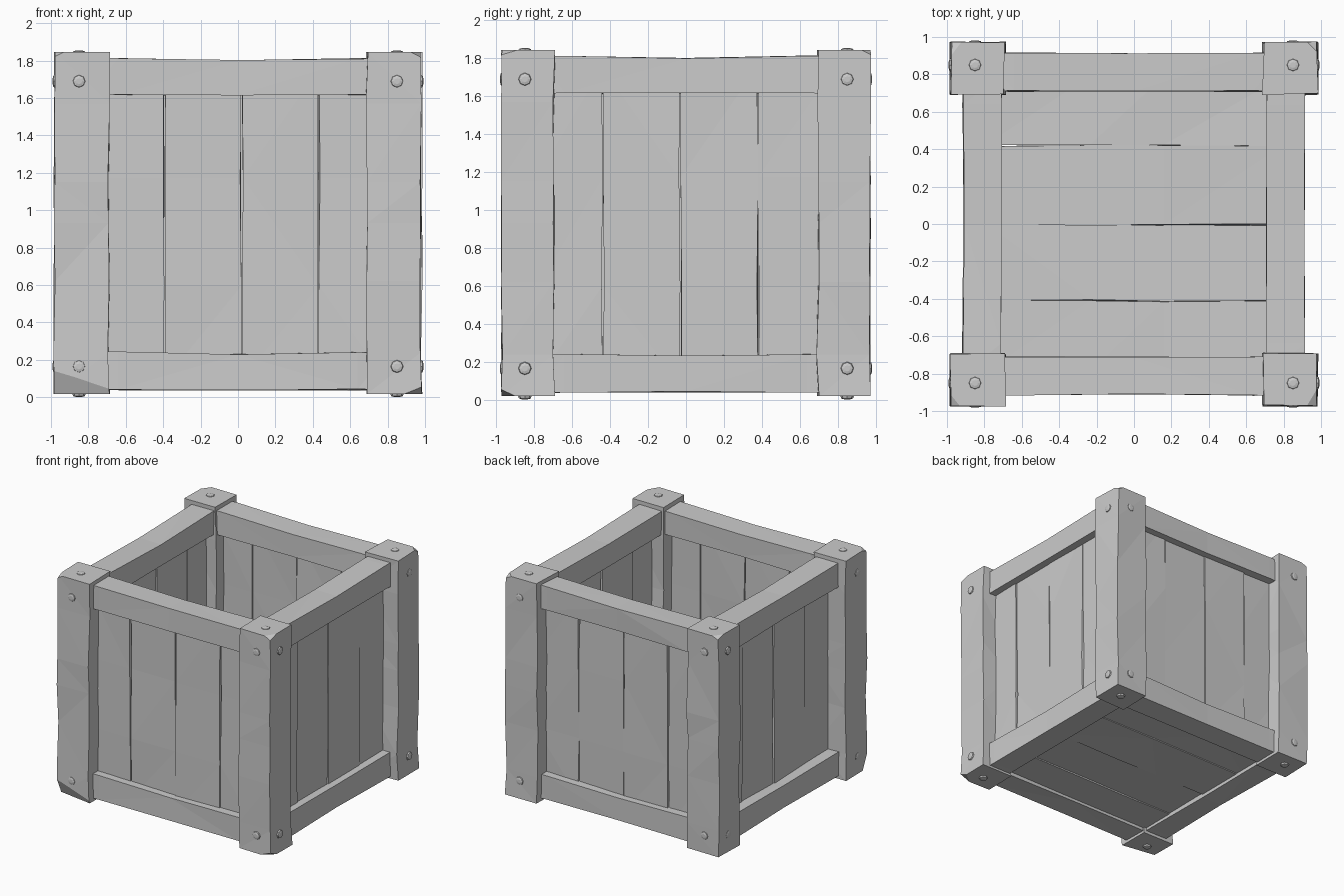
import bpy, bmesh, math, random
from mathutils import Matrix, Vector

random.seed(7)
if "Cube" in bpy.data.objects:
    bpy.data.objects.remove(bpy.data.objects["Cube"])

grey = bpy.data.materials.new("plain_grey")
grey.use_nodes = True
grey.diffuse_color = (0.6, 0.6, 0.6, 1)
grey.node_tree.nodes["Principled BSDF"].inputs["Base Color"].default_value = (0.6, 0.6, 0.6, 1)


def finish(bm, name, matrix=Matrix()):
    bmesh.ops.recalc_face_normals(bm, faces=bm.faces)
    bm.transform(matrix)
    mesh = bpy.data.meshes.new(name)
    bm.to_mesh(mesh)
    bm.free()
    mesh.materials.append(grey)
    obj = bpy.data.objects.new(name, mesh)
    bpy.context.collection.objects.link(obj)


def timber(lo, hi, axis, cuts, wobble):
    """Rough-hewn box from lo to hi, with wobbly rings of corners along an axis."""
    bm = bmesh.new()
    u, v = [i for i in range(3) if i != axis]
    rings = []
    for t in [0] + cuts + [1]:
        ring = []
        for a, b in ((0, 0), (1, 0), (1, 1), (0, 1)):
            p = Vector()
            p[axis] = lo[axis] + (hi[axis] - lo[axis]) * t
            p[u] = (hi if a else lo)[u] + random.uniform(-wobble, wobble)
            p[v] = (hi if b else lo)[v] + random.uniform(-wobble, wobble)
            ring.append(bm.verts.new(p))
        rings.append(ring)
    for r, s in zip(rings, rings[1:]):
        for i in range(4):
            j = (i + 1) % 4
            bm.faces.new((r[i], r[j], s[j], s[i]))
    bm.faces.new(rings[0])
    bm.faces.new(rings[-1])
    bmesh.ops.triangulate(bm, faces=bm.faces)
    return bm


def chip(bm, point, normal):
    """Slice a corner off."""
    geom = bm.verts[:] + bm.edges[:] + bm.faces[:]
    cut = bmesh.ops.bisect_plane(bm, geom=geom, plane_co=point, plane_no=normal, clear_outer=True)
    edges = [e for e in cut["geom_cut"] if isinstance(e, bmesh.types.BMEdge)]
    bmesh.ops.holes_fill(bm, edges=edges, sides=0)


def bolt(name, position, direction):
    """Low domed bolt head."""
    bm = bmesh.new()
    for r1, r2, z, depth in ((0.036, 0.031, 0, 0.014), (0.031, 0.016, 0.009, 0.004)):
        bmesh.ops.create_cone(bm, cap_ends=True, segments=8, radius1=r1, radius2=r2,
                              depth=depth, matrix=Matrix.Translation((0, 0, z)))
    turn = Vector(direction).to_track_quat("Z", "Y").to_matrix().to_4x4()
    finish(bm, name, Matrix.Translation(position) @ turn)


# Worn corners of the posts: point and direction of each slice
chips = {
    ("front", "right"): [((-0.97, -0.97, 0.13), (-0.14, -0.9, -0.4)),
                         ((-0.97, -0.95, 1.835), (-0.5, -0.4, 1))],
    ("front", "left"): [((0.97, -0.94, 1.832), (0.5, -0.3, 1)),
                        ((0.97, -0.93, 0.028), (0.4, -0.5, -1))],
    ("back", "right"): [((-0.97, 0.96, 1.83), (-0.4, 0.3, 1))],
    ("back", "left"): [((0.96, 0.96, 1.835), (0.5, 0.5, 1))],
}

# Corner posts with their bolts
for sx, side in ((-1, "right"), (1, "left")):
    for sy, end in ((-1, "front"), (1, "back")):
        xs = sorted((sx * 0.69, sx * 0.98))
        ys = sorted((sy * 0.695, sy * 0.97))
        bm = timber((xs[0], ys[0], 0.018), (xs[1], ys[1], 1.845), 2,
                    [0.12, 0.33, 0.5, 0.62, 0.85], 0.007)
        for point, normal in chips[end, side]:
            chip(bm, point, normal)
        finish(bm, f"{end}_{side}_post")
        c = 0.85
        for z in (0.165, 1.69):
            bolt(f"{end}_{side}_side_bolt", (sx * 0.98, sy * c, z), (sx, 0, 0))
            bolt(f"{end}_{side}_face_bolt", (sx * c, sy * 0.97, z), (0, sy, 0))
        bolt(f"{end}_{side}_top_bolt", (sx * c, sy * c, 1.843), (0, 0, 1))
        bolt(f"{end}_{side}_foot_bolt", (sx * c, sy * c, 0.013), (0, 0, -1))

# Four walls, each a turned copy of the front layout; the right one sits deeper
gap = 0.004
for k, wall in enumerate(("front", "left", "back", "right")):
    turn = Matrix.Rotation(k * math.pi / 2, 4, "Z")

    # Sagging upper rail and lower rail
    for level, low, high in (("upper", 1.615, 1.812), ("lower", 0.04, 0.243)):
        bm = timber((-0.8, -0.915, low), (0.8, -0.71, high), 0, [0.1, 0.5, 0.9], 0.004)
        for v in bm.verts:
            if abs(v.co.x) < 0.1:
                if v.co.z > (low + high) / 2:
                    v.co.z -= 0.012
                if v.co.y < -0.8:
                    v.co.y += 0.006
        finish(bm, f"{wall}_{level}_rail", turn)

    # Upright planks, alternately set a little deeper
    shift = -0.05 if k % 2 else 0
    inset = 0.025 if wall == "right" else 0
    joints = [-0.79, -0.39 + shift, 0.02 + shift, 0.43 + shift, 0.79]
    for n, (a, b) in enumerate(zip(joints, joints[1:])):
        step = 0.006 * (n % 2) + inset
        bm = timber((a + gap, -0.852 + step, 0.1), (b - gap, -0.803 + step, 1.75), 2,
                    [0.3, 0.65], 0.005)
        finish(bm, f"{wall}_plank_{n + 1}", turn)

# Floor planks
joints = [-0.79, -0.41, -0.005, 0.42, 0.79]
for n, (a, b) in enumerate(zip(joints, joints[1:])):
    step = 0.006 * (n % 2)
    bm = timber((-0.79, a + 0.001, 0.07 + step), (0.79, b - 0.001, 0.12 + step), 0,
                [0.35, 0.6], 0.005)
    finish(bm, f"floor_plank_{n + 1}")
